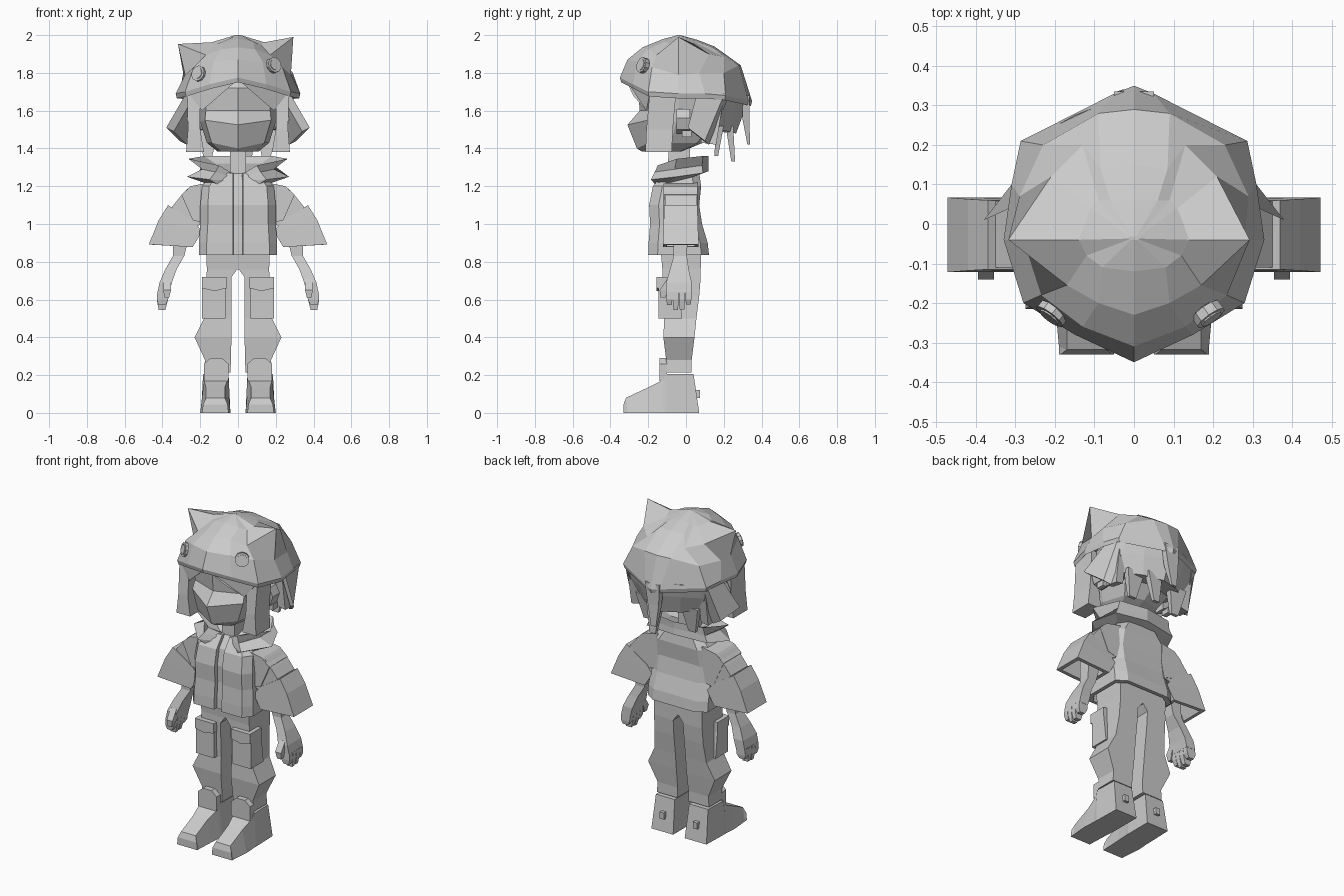
import bpy, bmesh
from mathutils import Vector

grey = bpy.data.materials.new("plain_grey")
grey.diffuse_color = (0.6, 0.6, 0.6, 1)


def build(name, verts, faces, mirror=False):
    """Flat-shaded mesh, optionally doubled across x = 0."""
    bm = bmesh.new()
    for s in ((1, -1) if mirror else (1,)):
        vs = [bm.verts.new((s * v[0], v[1], v[2])) for v in verts]
        for f in faces:
            bm.faces.new([vs[i] for i in f])
    bmesh.ops.recalc_face_normals(bm, faces=bm.faces)
    me = bpy.data.meshes.new(name)
    bm.to_mesh(me)
    bm.free()
    me.materials.append(grey)
    ob = bpy.data.objects.new(name, me)
    bpy.context.collection.objects.link(ob)
    return ob


def loft(name, rings, mirror=False):
    """Skin between rings of equal point count, closed at both ends."""
    n, k = len(rings[0]), len(rings)
    verts = [p for r in rings for p in r]
    faces = [(j * n + i, j * n + (i + 1) % n, (j + 1) * n + (i + 1) % n, (j + 1) * n + i)
             for j in range(k - 1) for i in range(n)]
    faces += [tuple(range(n)), tuple(range((k - 1) * n, k * n))]
    return build(name, verts, faces, mirror)


def sym(half, z=None):
    """Complete a half outline (front to back, ends on x = 0)."""
    pts = [(p[0], p[1], p[2] if z is None else z) for p in half]
    return pts + [(-x, y, h) for x, y, h in reversed(pts) if x > 0]


def rect(x0, x1, y0, y1, z):
    return [(x0, y0, z), (x1, y0, z), (x1, y1, z), (x0, y1, z)]


def box(name, x, y, z, mirror=False):
    return loft(name, [rect(*x, *y, z[0]), rect(*x, *y, z[1])], mirror)


def prism(name, xz, y0, y1, mirror=False):
    return loft(name, [[(x, y, z) for x, z in xz] for y in (y0, y1)], mirror)


def panel(name, corners, offset, mirror=False):
    """Flat sheet thickened along an offset."""
    o = Vector(offset)
    return loft(name, [corners, [tuple(Vector(c) + o) for c in corners]], mirror)


# Cap: hollow faceted dome with a peaked brim, upper ring drawn out into two pointed ears
brim = [(0, -.35, 1.775), (.15, -.28, 1.74), (.28, -.2, 1.70), (.33, -.04, 1.69),
        (.31, .1, 1.69), (.287, .21, 1.68), (.05, .33, 1.655), (0, .35, 1.65)]
mid = [(0, -.31, 1.87), (.13, -.26, 1.86), (.235, -.18, 1.83), (.28, -.04, 1.79),
       (.29, .07, 1.8), (.23, .2, 1.80), (.09, .28, 1.84), (0, .29, 1.84)]
high = [(0, -.23, 1.935), (.09, -.2, 1.925), (.17, -.155, 1.895), (.305, -.04, 1.97),
        (.21, .12, 1.9), (.13, .2, 1.885), (.085, .14, 1.935), (0, .15, 1.94)]
top = [(0, -.12, 1.98), (.08, -.11, 1.965), (.12, -.08, 1.95), (.14, -.04, 1.962),
       (.11, .04, 1.955), (.09, .06, 1.955), (.06, .06, 1.965), (0, .06, 1.975)]
lip = [(x * .98, y * .98, z - .025) for x, y, z in brim]
under = [(x * .92, y * .92, z) for x, y, z in brim]
inside = [(x * .85, y * .85, z - .02) for x, y, z in mid]
crown = [(x * .1, -.035 + y * .05, 2.0) for x, y, z in top]
upper = sym(high)
upper[3], upper[-3] = (.293, -.04, 1.99), (-.318, -.04, 1.953)
loft("cap", [sym(inside), sym(under), sym(lip), sym(brim), sym(mid), upper, sym(top), sym(crown)])

# Round buttons on the cap front
for x, y, z in ((-.206, -.225, 1.795), (.188, -.228, 1.84)):
    for r, d in ((.042, .026), (.03, .034)):
        bm = bmesh.new()
        bmesh.ops.create_cone(bm, cap_ends=True, segments=10, radius1=r, radius2=r, depth=d)
        me = bpy.data.meshes.new("cap_button")
        bm.to_mesh(me)
        bm.free()
        me.materials.append(grey)
        ob = bpy.data.objects.new("cap_button", me)
        ob.location = (x, y, z)
        ob.rotation_euler = Vector((x * 3, -.8, .25)).to_track_quat('Z', 'Y').to_euler()
        bpy.context.collection.objects.link(ob)

# Head with a protruding lower face
loft("head", [
    sym([(0, -.235, 0), (.09, -.19, 0), (.11, -.1, 0), (.08, -.03, 0), (0, -.02, 0)], 1.385),
    sym([(0, -.26, 1.40), (.14, -.2, 1.43), (.165, -.08, 1.43), (.12, .06, 1.43), (0, .09, 1.43)]),
    sym([(0, -.31, 1.525), (.175, -.2, 1.55), (.2, -.05, 1.54), (.17, .13, 1.52), (0, .19, 1.5)]),
    sym([(0, -.245, 1.6), (.17, -.18, 1.6), (.22, -.04, 1.6), (.2, .17, 1.6), (0, .25, 1.6)]),
    sym([(0, -.255, 0), (.17, -.2, 0), (.24, -.04, 0), (.22, .18, 0), (0, .29, 0)], 1.72),
    sym([(0, -.2, 0), (.14, -.16, 0), (.2, -.03, 0), (.16, .12, 0), (0, .2, 0)], 1.8)])
prism("ear", [(.19, 1.6), (.25, 1.61), (.275, 1.56), (.255, 1.5), (.2, 1.48)], -.05, .02, True)
box("earring", (.225, .255), (-.02, .03), (1.46, 1.495), True)

# Hair: side locks, parted fringe, flared wings
loft("side_lock", [rect(.18, .275, -.215, -.075, 1.38), rect(.2, .265, -.21, -.07, 1.5),
                   rect(.2, .27, -.19, -.05, 1.72)], True)
panel("fringe", [(0, -.318, 1.765), (.27, -.19, 1.7), (.19, -.21, 1.6), (.1, -.28, 1.68)],
      (0, .02, 0), True)
panel("hair_wing", [(.27, .06, 1.7), (.285, .2, 1.68), (.31, .1, 1.44), (.38, .01, 1.51)],
      (-.04, .02, -.02), True)
panel("hair_wing_under", [(.25, .07, 1.68), (.27, .2, 1.67), (.265, .16, 1.42), (.27, .08, 1.43)],
      (-.05, 0, .01), True)
# Back hair: bowl tapering in below the cap, ending in pointed strands
loft("back_hair", [
    sym([(0, .05, 0), (.2, .05, 0), (.285, .2, 0), (.15, .275, 0), (0, .335, 0)], 1.69),
    sym([(0, .05, 0), (.2, .05, 0), (.27, .18, 0), (.14, .255, 0), (0, .31, 0)], 1.6),
    sym([(0, .04, 1.5), (.18, .04, 1.5), (.235, .15, 1.5), (.12, .225, 1.49), (0, .265, 1.48)])])
for x, w, y, yt, z in ((.15, .06, .2, .17, 1.36), (.05, .05, .25, .26, 1.33),
                       (-.16, .06, .2, .17, 1.36)):
    loft("hair_point", [rect(x - w, x + w, y - .04, y, 1.52),
                        rect(x - w * .4, x + w * .4, yt - .02, yt, z)])
loft("back_strand", [rect(-.05, .05, .3, .335, 1.68), rect(-.045, .03, .3, .335, 1.55),
                     rect(-.03, .005, .325, .34, 1.42)])

# Neck
loft("neck", [rect(-.045, .045, -.1, .02, 1.2), rect(-.04, .04, -.09, .02, 1.45)])


# Jacket body: open hem, recessed front seam
def jacket(z, w, yf, yb):
    return sym([(0, yf + .025, z), (.024, yf + .025, z), (.026, yf, z), (w * .8, yf, z),
                (w, yf + .05, z), (w, yb - .04, z), (w * .7, yb, z), (0, yb, z)])


loft("jacket_body", [jacket(.92, .18, -.165, .08), jacket(.835, .185, -.18, .1),
                     jacket(.835, .207, -.2, .122), jacket(.9, .207, -.198, .115),
                     jacket(1.0, .2, -.19, .085), jacket(1.1, .2, -.195, .07),
                     jacket(1.2, .19, -.175, .08), jacket(1.27, .13, -.12, .07)])

# Collar: open-fronted ring with flared upper and lower edges
loft("collar", [
    sym([(0, -.1, 1.21), (.1, -.16, 1.205), (.17, -.1, 1.215), (.16, .04, 1.25), (0, .08, 1.27)]),
    sym([(0, -.11, 1.23), (.15, -.185, 1.235), (.27, -.05, 1.25), (.21, .09, 1.27), (0, .12, 1.28)]),
    sym([(0, -.1, 1.24), (.12, -.165, 1.275), (.19, -.06, 1.29), (.19, .085, 1.31), (0, .12, 1.32)]),
    sym([(0, -.08, 1.25), (.1, -.15, 1.31), (.262, -.05, 1.345), (.18, .09, 1.36), (0, .12, 1.36)]),
    sym([(0, -.06, 1.25), (.06, -.09, 1.27), (.13, -.04, 1.3), (.12, .06, 1.32), (0, .08, 1.32)])])


# Sleeves in three stepped sections, the cuff hollow
def section(x0, z0, x1, z1, y0, y1):
    return [(x0, y0, z0), (x1, y0, z1), (x1, y1, z1), (x0, y1, z0)]


prism("sleeve_upper", [(.15, 1.22), (.25, 1.2), (.3, 1.155), (.24, 1.02), (.16, 1.0)],
      -.12, .06, True)
prism("sleeve_middle", [(.265, 1.19), (.31, 1.14), (.35, 1.09), (.26, .98), (.18, 1.0)],
      -.11, .058, True)
loft("sleeve_cuff", [
    section(.23, 1.01, .37, 1.1, -.115, .06), section(.19, .96, .42, 1.02, -.118, .063),
    section(.24, .878, .472, .892, -.122, .067), section(.26, .88, .45, .89, -.1, .045),
    section(.22, .97, .39, 1.02, -.095, .04)], True)

# Forearm, hand, fingers and thumb
loft("forearm_and_hand", [
    rect(.25, .34, -.07, .01, .97), rect(.285, .345, -.065, .005, .83),
    rect(.325, .385, -.085, .015, .76), rect(.35, .415, -.105, .03, .69),
    rect(.365, .427, -.105, .03, .635)], True)
for i, tip in enumerate((.57, .545, .548, .575)):
    y = -.104 + i * .0335
    loft("finger", [rect(.385, .42, y + .004, y + .028, tip), rect(.37, .43, y, y + .032, .6),
                    rect(.365, .427, y, y + .032, .64)], True)
loft("thumb", [rect(.365, .39, -.135, -.11, .61), rect(.355, .395, -.14, -.09, .65),
               rect(.355, .395, -.1, -.07, .71)], True)

# Trousers: hips, legs with flared knees, thigh pockets
loft("hips", [rect(-.165, .165, -.125, .078, .76), rect(-.17, .17, -.14, .08, .93)])
loft("leg", [rect(.04, .18, -.1, .03, .215), rect(.037, .175, -.105, .03, .28),
             rect(.035, .23, -.12, .045, .4), rect(.035, .18, -.115, .055, .5),
             rect(.035, .168, -.12, .07, .62), rect(.034, .166, -.125, .078, .72),
             rect(0, .165, -.125, .078, .765)], True)
loft("pocket", [rect(.065, .19, -.145, -.02, .5), rect(.065, .19, -.145, -.04, .66)], True)
prism("pocket_flap", [(.06, .72), (.19, .72), (.19, .66), (.125, .645), (.06, .66)],
      -.155, -.04, True)

# Boots: low sole with a sloping tapered upper, tongue, ankle band and heel tab
loft("boot", [
    [(.05, -.33, 0), (.19, -.33, 0), (.185, -.33, .045), (.055, -.33, .045)],
    [(.05, -.31, 0), (.19, -.31, 0), (.17, -.318, .08), (.07, -.318, .08)],
    [(.045, -.2, 0), (.2, -.2, 0), (.17, -.2, .135), (.07, -.2, .135)],
    [(.04, -.12, 0), (.195, -.12, 0), (.18, -.12, .175), (.055, -.12, .175)],
    [(.04, -.1, 0), (.195, -.1, 0), (.185, -.105, .205), (.05, -.105, .205)],
    [(.04, .07, 0), (.19, .07, 0), (.18, .04, .205), (.05, .04, .205)]], True)
prism("boot_tongue", [(.05, .17), (.18, .17), (.18, .26), (.145, .29), (.085, .29), (.05, .26)],
      -.14, -.1, True)
box("heel_tab", (.1, .13), (.04, .075), (.08, .12), True)
